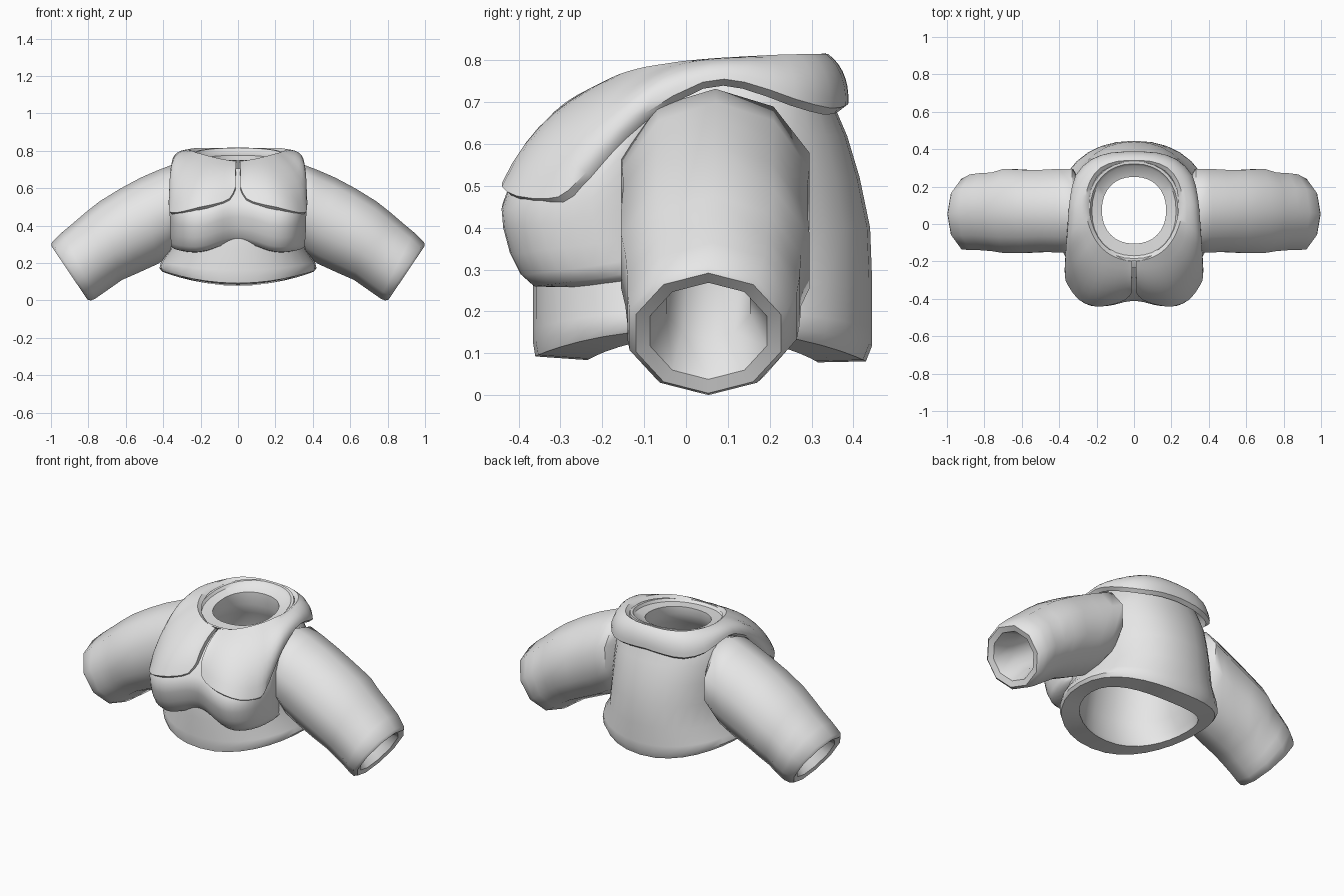
import bpy, bmesh, math
from mathutils import Vector

cloth = bpy.data.materials.new("grey cloth")
cloth.diffuse_color = (0.8, 0.8, 0.8, 1)


def finish(name, bm, angle, fix_normals=True):
    if fix_normals:
        bmesh.ops.recalc_face_normals(bm, faces=bm.faces)
    mesh = bpy.data.meshes.new(name)
    bm.to_mesh(mesh)
    bm.free()
    mesh.materials.append(cloth)
    obj = bpy.data.objects.new(name, mesh)
    bpy.context.collection.objects.link(obj)
    bpy.ops.object.select_all(action='DESELECT')
    obj.select_set(True)
    bpy.context.view_layer.objects.active = obj
    bpy.ops.object.shade_smooth_by_angle(angle=math.radians(angle))
    return obj


def loft(name, rings, ring_closed=True, loop=False, caps=False, angle=40):
    """Skin a list of point rings with quads."""
    bm = bmesh.new()
    rows = [[bm.verts.new(p) for p in ring] for ring in rings]
    n = len(rows[0])
    for i in range(len(rows) if loop else len(rows) - 1):
        a, b = rows[i], rows[(i + 1) % len(rows)]
        for j in range(n if ring_closed else n - 1):
            k = (j + 1) % n
            bm.faces.new((a[j], a[k], b[k], b[j]))
    if caps:
        bm.faces.new(rows[0])
        bm.faces.new(rows[-1])
    return finish(name, bm, angle, fix_normals=ring_closed)


def refine(points):
    """Double the points of a path along a smooth curve."""
    pts = [Vector(p) for p in points]
    out = []
    for i in range(len(pts) - 1):
        a, b = pts[max(i - 1, 0)], pts[min(i + 2, len(pts) - 1)]
        out += [pts[i], (pts[i] + pts[i + 1]) * 0.5625 - (a + b) * 0.0625]
    return out + [pts[-1]]


def oval(z, hw, y0, y1, saddle=0.0, tilt=0.0, n=32):
    """Rounded ring; saddle lifts the sides, tilt lowers the front."""
    pts = []
    for i in range(n):
        a = 2 * math.pi * i / n
        c, s = math.cos(a), math.sin(a)
        x = hw * math.copysign(abs(c) ** 0.91, c)
        y = (y0 + y1) / 2 + (y1 - y0) / 2 * math.copysign(abs(s) ** 0.91, s)
        pts.append((x, y, z + saddle * (x / hw) ** 2 - tilt * (0.34 - y)))
    return pts


# Torso: outside from hem to neck, over the rim, then back down the lining
loft("torso", [
    oval(0.082, 0.408, -0.36, 0.43, 0.07, -0.015),
    oval(0.12, 0.42, -0.366, 0.445, 0.05, -0.01),
    oval(0.16, 0.412, -0.366, 0.445, 0.045),
    oval(0.27, 0.365, -0.365, 0.445),
    oval(0.40, 0.35, -0.36, 0.44),
    oval(0.52, 0.345, -0.33, 0.415),
    oval(0.62, 0.335, -0.26, 0.385),
    oval(0.70, 0.31, -0.18, 0.35, 0, 0.1),
    oval(0.76, 0.27, -0.16, 0.335, 0, 0.13),
    oval(0.818, 0.25, -0.198, 0.335, 0, 0.13),
    oval(0.818, 0.235, -0.185, 0.322, 0, 0.13),
    oval(0.803, 0.225, -0.17, 0.31, 0, 0.13),
    oval(0.785, 0.172, -0.105, 0.252, 0, 0.1),
    oval(0.70, 0.172, -0.105, 0.252),
    oval(0.64, 0.20, -0.13, 0.275),
    oval(0.57, 0.25, -0.19, 0.31),
    oval(0.45, 0.27, -0.23, 0.335),
    oval(0.25, 0.29, -0.26, 0.35),
    oval(0.12, 0.325, -0.25, 0.33, 0.06),
    oval(0.078, 0.335, -0.235, 0.315, 0.06, -0.01),
], loop=True)

# Chest: front bulge, half outline of (x, y, crease height)
half = [(0, -0.412, 0.307), (0.05, -0.417, 0.302), (0.11, -0.433, 0.285),
        (0.17, -0.44, 0.265), (0.23, -0.437, 0.257), (0.29, -0.408, 0.26),
        (0.335, -0.35, 0.268), (0.358, -0.27, 0.277), (0.365, -0.18, 0.29),
        (0.33, -0.08, 0.30)]
outline = refine([(-x, y, z) for x, y, z in half[:0:-1]] + half)
# rows of (inset, height above crease)
rows = [(0.16, 0), (0.075, 0.003), (0.045, 0.03), (0.02, 0.08), (0.004, 0.14),
        (0, 0.185), (0.015, 0.225), (0.07, 0.30), (0.18, 0.40)]
loft("chest", [[(x * (1 - 0.4 * o), y + o * min(1, -y / 0.3), z + h)
                for x, y, z in outline] for o, h in rows],
     ring_closed=False, angle=60)

# Collar cape: neck line, edge line and bulge from the front slit to the back
neck = [(0.010, -0.200, 0.745), (0.035, -0.196, 0.748), (0.080, -0.185, 0.755),
        (0.125, -0.165, 0.765), (0.165, -0.135, 0.775), (0.200, -0.095, 0.785),
        (0.225, -0.050, 0.792), (0.240, -0.010, 0.798), (0.252, 0.030, 0.802),
        (0.260, 0.080, 0.806), (0.257, 0.150, 0.810), (0.235, 0.230, 0.814),
        (0.180, 0.300, 0.815), (0.090, 0.335, 0.815), (0, 0.340, 0.815)]
edge = [(0.014, -0.370, 0.605), (0.045, -0.405, 0.545), (0.120, -0.432, 0.517),
        (0.210, -0.440, 0.498), (0.295, -0.405, 0.476), (0.352, -0.330, 0.470),
        (0.370, -0.280, 0.490), (0.368, -0.190, 0.585), (0.362, -0.100, 0.672),
        (0.352, 0.040, 0.748), (0.342, 0.140, 0.748), (0.312, 0.260, 0.708),
        (0.230, 0.345, 0.686), (0.120, 0.382, 0.692), (0, 0.388, 0.698)]
bulge = [0.022, 0.030, 0.035, 0.037, 0.042, 0.052, 0.055, 0.050, 0.040,
         0.022, 0.020, 0.020, 0.020, 0.017, 0.017]


def cape_profile(n, e, b, steps=7):
    out = Vector((e.x, e.y - 0.06, 0)).normalized()
    out = (out + Vector((0, 0, 0.75))).normalized()
    top = [n.lerp(e, i / steps) + out * b * 4 * (i / steps) * (1 - i / steps)
           for i in range(steps + 1)]
    return top + [p - out * 0.026 for p in reversed(top)]


bulge = [v.x for v in refine([(b, 0, 0) for b in bulge])]
right = [cape_profile(*c) for c in zip(refine(neck), refine(edge), bulge)]
left = [[(-p[0], p[1], p[2]) for p in ring] for ring in right[-2::-1]]
loft("collar_cape", right + left, caps=True, angle=45)

# Sleeve: (top x, top z, bottom x, bottom z, y min, y max)
cuff = (0.995, 0.312, 0.785, 0.0, -0.135, 0.242)
sections = [
    (0.27, 0.715, 0.28, 0.33, -0.10, 0.20), (0.335, 0.732, 0.32, 0.29, -0.155, 0.295),
    (0.42, 0.70, 0.36, 0.24, -0.152, 0.295),
    (0.52, 0.657, 0.43, 0.195, -0.15, 0.29), (0.63, 0.598, 0.54, 0.145, -0.155, 0.29),
    (0.74, 0.53, 0.62, 0.11, -0.155, 0.295), (0.81, 0.475, 0.67, 0.075, -0.145, 0.275),
    (0.88, 0.415, 0.72, 0.04, -0.14, 0.272), (0.94, 0.365, 0.76, 0.012, -0.14, 0.265),
    cuff]


def sleeve_ring(s, scale=1.0, push=0.0, n=10):
    tx, tz, bx, bz, y0, y1 = s
    mid = Vector(((tx + bx) / 2, (y0 + y1) / 2, (tz + bz) / 2))
    up = Vector(((tx - bx) / 2, 0, (tz - bz) / 2))
    axis = Vector((up.z, 0, -up.x)).normalized()
    side = Vector((0, (y1 - y0) / 2 / math.sin(math.radians(72)), 0))
    return [mid + axis * push + scale * (math.cos(a) * up + math.sin(a) * side)
            for a in (2 * math.pi * i / n for i in range(n))]


rings = [sleeve_ring(s) for s in sections]
rings += [sleeve_ring(cuff, 0.92, 0.014), sleeve_ring(cuff, 0.74, 0.005),
          sleeve_ring(cuff, 0.53, -0.11), sleeve_ring(sections[4], 0.45),
          sleeve_ring(sections[2], 0.45)]
sleeve = loft("sleeves", rings, caps=True, angle=50)
sleeve.modifiers.new("mirror", 'MIRROR').use_mirror_merge = False
